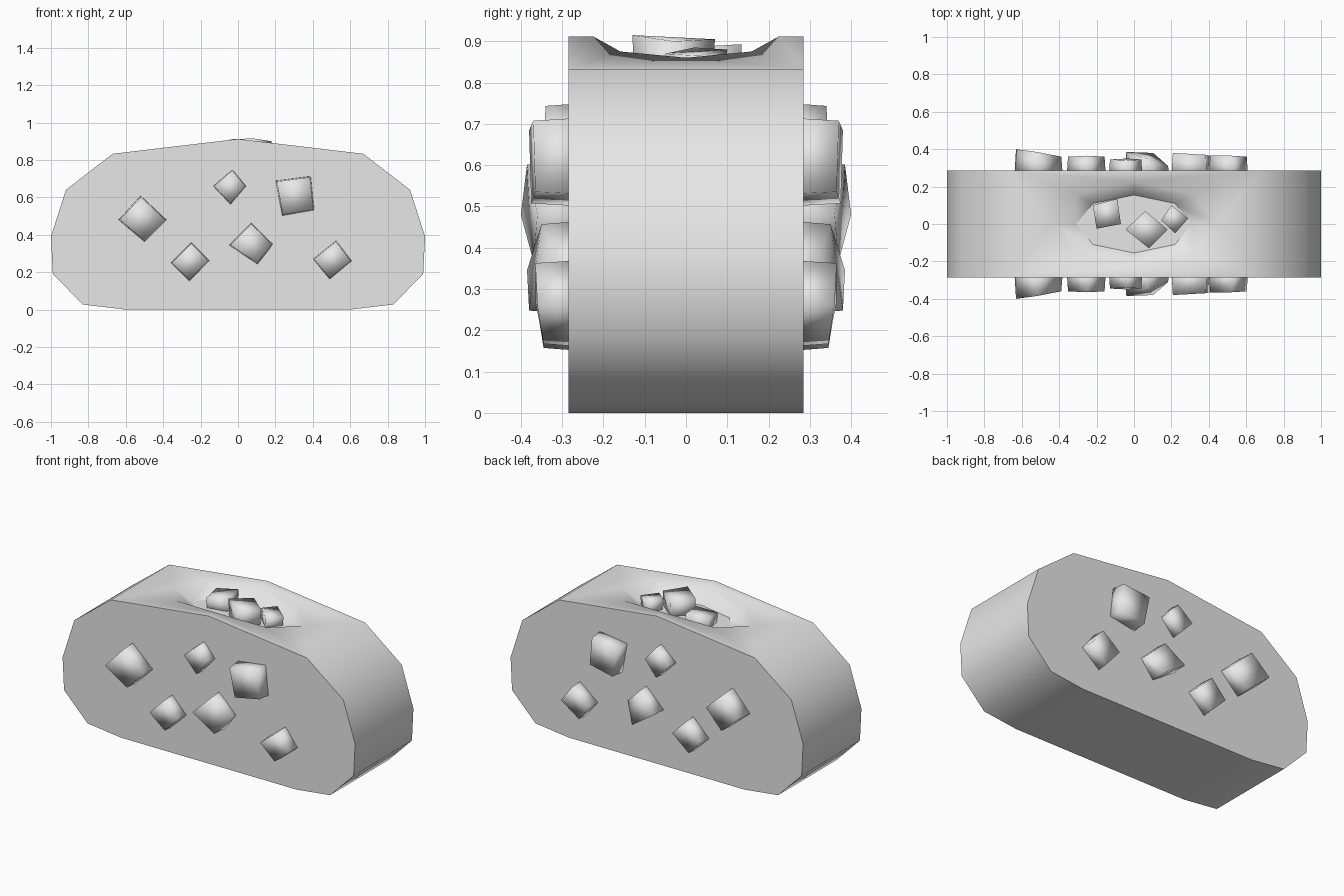
import bpy, bmesh, math

cube = bpy.data.objects.get("Cube")
if cube:
    bpy.data.objects.remove(cube, do_unlink=True)

grey = bpy.data.materials.new("plain_grey")
grey.use_nodes = True
colour = (0.8, 0.8, 0.8, 1)
grey.diffuse_color = colour
grey.node_tree.nodes["Principled BSDF"].inputs["Base Color"].default_value = colour

HALF = 0.285      # half depth of the body
PEAK, SHOULDER, EAVE = 0.912, 0.67, 0.833
FLOOR = 0.81      # height of the hollow's floor


def finish(name, bm, angle):
    bmesh.ops.remove_doubles(bm, verts=bm.verts, dist=0.0005)
    bmesh.ops.recalc_face_normals(bm, faces=bm.faces)
    mesh = bpy.data.meshes.new(name)
    bm.to_mesh(mesh)
    bm.free()
    mesh.materials.append(grey)
    obj = bpy.data.objects.new(name, mesh)
    bpy.context.collection.objects.link(obj)
    bpy.ops.object.select_all(action='DESELECT')
    obj.select_set(True)
    bpy.context.view_layer.objects.active = obj
    bpy.ops.object.shade_smooth_by_angle(angle=math.radians(angle))
    return obj


def face(bm, points):
    return bm.faces.new([bm.verts.new(p) for p in points])


def roof(x, y):
    return (x, y, PEAK - abs(x) * (PEAK - EAVE) / SHOULDER)


def octagon(rx, ry):
    return [(rx * math.cos(i * math.pi / 4), ry * math.sin(i * math.pi / 4)) for i in range(8)]


# Body: loaf-shaped outline run from front to back
right = [(0.6, 0), (0.83, 0.027), (0.99, 0.19), (1, 0.39), (0.92, 0.64), (SHOULDER, EAVE)]
outline = right + [(0, PEAK)] + [(-x, z) for x, z in reversed(right)]
bm = bmesh.new()
for y in (-HALF, HALF):
    face(bm, [(x, y, z) for x, z in outline])
for i, (x1, z1) in enumerate(outline):
    x2, z2 = outline[(i + 1) % len(outline)]
    if PEAK not in (z1, z2):
        face(bm, [(x1, -HALF, z1), (x2, -HALF, z2), (x2, HALF, z2), (x1, HALF, z1)])

# Roof halves around the eight-sided hollow, then its sloping wall
rim = octagon(0.44, 0.225)
foot = octagon(0.31, 0.155)
for side in (-1, 1):
    half_rim = [(side * abs(x), y) for x, y in (rim[6], rim[7], rim[0], rim[1], rim[2])]
    edge = [(side * SHOULDER, -HALF), (0, -HALF)] + half_rim + [(0, HALF), (side * SHOULDER, HALF)]
    face(bm, [roof(x, y) for x, y in edge])
for i in range(8):
    j = (i + 1) % 8
    face(bm, [roof(*rim[i]), roof(*rim[j]), (*foot[j], FLOOR), (*foot[i], FLOOR)])
finish("body", bm, 55)

# Floor of the hollow
bm = bmesh.new()
face(bm, [(x, y, FLOOR) for x, y in foot])
finish("hollow_floor", bm, 30)


# Chips: slightly tapered four-sided lumps
def chip(name, base, tip):
    bm = bmesh.new()
    face(bm, base)
    face(bm, tip)
    for i in range(4):
        j = (i + 1) % 4
        face(bm, [base[i], base[j], tip[j], tip[i]])
    finish(name, bm, 180)


def shrink(corners, k):
    cx = sum(c[0] for c in corners) / 4
    cy = sum(c[1] for c in corners) / 4
    return [(cx + (c[0] - cx) * k, cy + (c[1] - cy) * k) for c in corners]


# Corners (x, z) and how far each stands out in y
side_chips = [
    ([(-.52, .61), (-.38, .48), (-.50, .36), (-.64, .48)], (.385, .36, .37, .40)),
    ([(-.03, .75), (.045, .66), (-.04, .56), (-.135, .66)], (.34, .345, .35, .345)),
    ([(.20, .69), (.39, .715), (.41, .53), (.235, .50)], (.38, .37, .365, .375)),
    ([(-.25, .36), (-.15, .26), (-.26, .15), (-.36, .25)], (.365, .36, .345, .36)),
    ([(.07, .465), (.19, .35), (.105, .24), (-.05, .345)], (.35, .31, .38, .385)),
    ([(.525, .37), (.61, .26), (.49, .16), (.40, .27)], (.365, .36, .345, .365)),
]
for n, (corners, depth) in enumerate(side_chips, 1):
    tips = shrink(corners, 0.93)
    for label, s in (("front", -1), ("back", 1)):
        chip(f"{label}_chip_{n}",
             [(x, s * 0.25, z) for x, z in corners],
             [(x, s * d, z) for (x, z), d in zip(tips, depth)])

# Chips lying in the hollow: corners (x, y) and top heights
top_chips = [
    ([(-.22, .10), (-.09, .135), (-.07, .0), (-.20, -.025)], (.88, .893, .885, .87)),
    ([(.06, .07), (.18, -.03), (.08, -.13), (-.045, -.03)], (.905, .90, .915, .91)),
    ([(.20, .10), (.29, .03), (.22, -.05), (.145, .02)], (.88, .865, .87, .885)),
]
for n, (corners, height) in enumerate(top_chips, 1):
    chip(f"top_chip_{n}",
         [(x, y, FLOOR - 0.03) for x, y in shrink(corners, 0.93)],
         [(x, y, h) for (x, y), h in zip(corners, height)])
